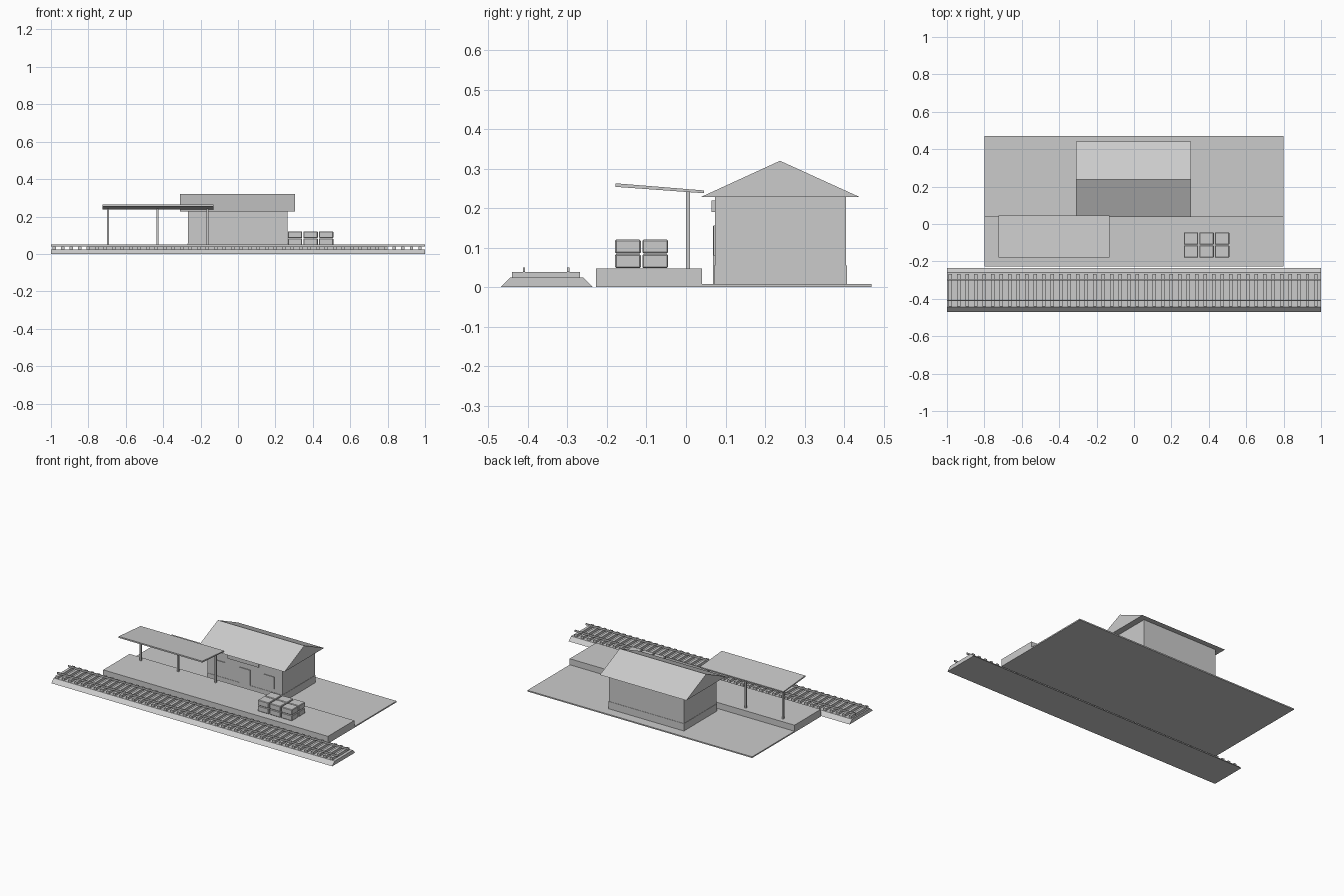
import bpy, bmesh
from mathutils import Vector

cube = bpy.data.objects.get("Cube")
if cube:
    bpy.data.objects.remove(cube, do_unlink=True)

grey = bpy.data.materials.new("plain grey")
grey.use_nodes = True
colour = (0.6, 0.6, 0.6, 1)
grey.diffuse_color = colour
grey.node_tree.nodes["Principled BSDF"].inputs["Base Color"].default_value = colour


def finish(name, bm):
    bmesh.ops.recalc_face_normals(bm, faces=bm.faces)
    mesh = bpy.data.meshes.new(name)
    bm.to_mesh(mesh)
    bm.free()
    mesh.materials.append(grey)
    obj = bpy.data.objects.new(name, mesh)
    bpy.context.collection.objects.link(obj)
    return obj


def add_box(bm, x, y, z):
    """Add a box from three (low, high) ranges."""
    made = bmesh.ops.create_cube(bm, size=1)["verts"]
    for v in made:
        v.co = Vector([(lo + hi) / 2 + c * (hi - lo) for c, (lo, hi) in zip(v.co, (x, y, z))])


def boxes(name, ranges):
    bm = bmesh.new()
    for r in ranges:
        add_box(bm, *r)
    return finish(name, bm)


def extrusion(name, profile, x0, x1):
    """Sweep a closed (y, z) profile along x."""
    bm = bmesh.new()
    face = bm.faces.new([bm.verts.new((x0, y, z)) for y, z in profile])
    swept = bmesh.ops.extrude_face_region(bm, geom=[face])["geom"]
    bmesh.ops.translate(bm, vec=(x1 - x0, 0, 0),
                        verts=[g for g in swept if isinstance(g, bmesh.types.BMVert)])
    return finish(name, bm)


def around(c, width):
    return (c - width / 2, c + width / 2)


# Ground and platform
boxes("ground", [((-0.8, 0.8), (0.04, 0.47), (0, 0.008))])
boxes("platform", [((-0.8, 0.8), (-0.228, 0.04), (0, 0.047))])

# Track: ballast bed, sleepers and rails
extrusion("ballast", [(-0.47, 0), (-0.235, 0), (-0.26, 0.024), (-0.445, 0.024)], -1, 1)
count = 44
step = 2 / count
boxes("sleepers", [(around(-1 + step * (i + 0.4), 0.018), (-0.44, -0.268), (0.022, 0.039))
                   for i in range(count)])
boxes("rails", [((-1, 1), around(y, 0.006), (0.039, 0.05)) for y in (-0.41, -0.298)])

# Station building with plinth and gabled roof
boxes("station_walls", [((-0.268, 0.265), (0.073, 0.405), (0.008, 0.228))])
boxes("station_plinth", [((-0.27, 0.267), (0.071, 0.407), (0.008, 0.055))])
extrusion("station_roof", [(0.037, 0.228), (0.44, 0.228), (0.238, 0.32)], -0.31, 0.305)

# Door, windows and sign on the front wall
boxes("door", [((-0.04, 0.037), (0.068, 0.074), (0.008, 0.155))])
boxes("windows", [(around(x, 0.072), (0.069, 0.074), (0.08, 0.156)) for x in (-0.175, 0.172)])
boxes("sign", [((-0.12, 0.1), (0.065, 0.074), (0.19, 0.219))])

# Platform canopy on three posts
extrusion("canopy_roof", [(-0.178, 0.254), (0.045, 0.238), (0.045, 0.245), (-0.178, 0.263)],
          -0.725, -0.13)
boxes("canopy_posts", [(around(x, 0.01), around(0.005, 0.01), (0.047, 0.243))
                       for x in (-0.695, -0.43, -0.163)])

# Stacked crates with softened edges
crates = boxes("crates", [(around(x, 0.077), around(y, 0.065), around(z, 0.035))
                          for x in (0.305, 0.388, 0.471)
                          for y in (-0.147, -0.078)
                          for z in (0.066, 0.103)])
bevel = crates.modifiers.new("soft_edges", "BEVEL")
bevel.width = 0.003
bevel.segments = 1
